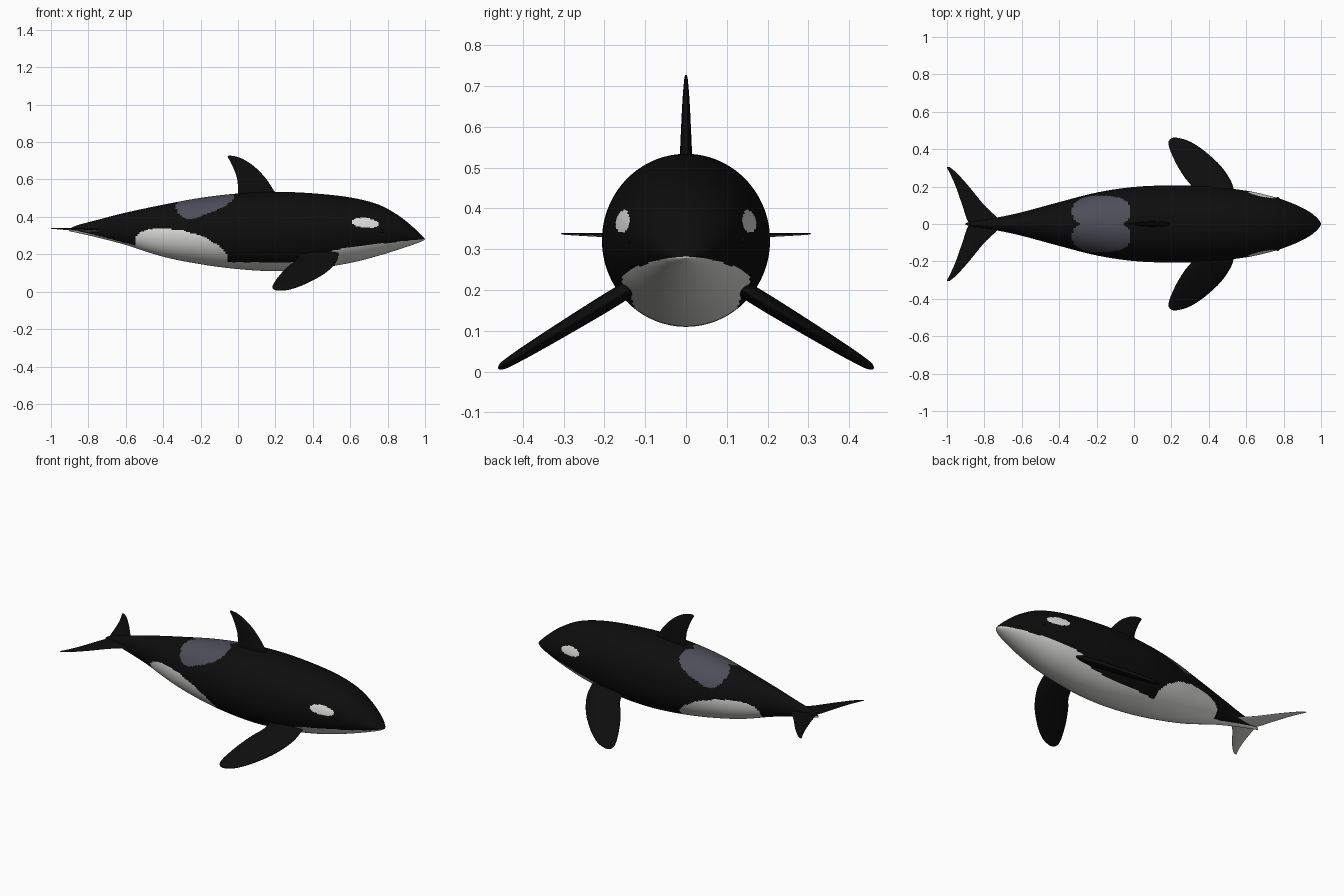
import bpy, bmesh
from math import sin, cos, pi, hypot
from mathutils import Vector

cube = bpy.data.objects.get("Cube")
if cube:
    bpy.data.objects.remove(cube, do_unlink=True)


def material(name, colour):
    mat = bpy.data.materials.new(name)
    mat.use_nodes = True
    mat.diffuse_color = (*colour, 1)
    bsdf = mat.node_tree.nodes["Principled BSDF"]
    bsdf.inputs["Base Color"].default_value = (*colour, 1)
    bsdf.inputs["Roughness"].default_value = 0.6
    return mat


BLACK, WHITE, GREY = range(3)
MATERIALS = [material("black skin", (0.004, 0.004, 0.004)),
             material("white skin", (0.75, 0.75, 0.73)),
             material("saddle grey", (0.075, 0.075, 0.1))]


def smooth_stations(rows, steps):
    """Catmull-Rom resampling of a list of equal-length rows."""
    out = []
    for i in range(len(rows) - 1):
        quad = [rows[max(i - 1, 0)], rows[i], rows[i + 1], rows[min(i + 2, len(rows) - 1)]]
        for s in range(steps):
            t = s / steps
            out.append([b + 0.5 * t * (c - a + t * (2 * a - 5 * b + 4 * c - d
                        + t * (3 * (b - c) + d - a))) for a, b, c, d in zip(*quad)])
    return out + [list(rows[-1])]


def loft(name, rings, paint):
    """Skin closed rings, cap both ends and colour each face by a rule."""
    bm = bmesh.new()
    loops = [[bm.verts.new(p) for p in ring] for ring in rings]
    n = len(loops[0])
    for a, b in zip(loops, loops[1:]):
        for i in range(n):
            j = (i + 1) % n
            bm.faces.new((a[i], a[j], b[j], b[i]))
    bm.faces.new(loops[0])
    bm.faces.new(loops[-1])
    bmesh.ops.recalc_face_normals(bm, faces=bm.faces[:])
    for f in bm.faces:
        f.smooth = True
        f.material_index = paint(f.calc_center_median(), f.normal)
    return finish(name, bm)


def finish(name, bm):
    mesh = bpy.data.meshes.new(name)
    bm.to_mesh(mesh)
    bm.free()
    for mat in MATERIALS:
        mesh.materials.append(mat)
    obj = bpy.data.objects.new(name, mesh)
    bpy.context.collection.objects.link(obj)
    return obj


# Body: x, top z, bottom z, half width
BODY = [(-.9, .335, .322, .005), (-.86, .355, .315, .014), (-.74, .387, .287, .033),
        (-.6, .423, .25, .063), (-.4, .465, .187, .117), (-.2, .502, .147, .168),
        (0, .525, .121, .198), (.2, .534, .11, .206), (.4, .526, .122, .2),
        (.6, .504, .154, .178), (.75, .466, .192, .144), (.86, .406, .226, .105),
        (.94, .342, .253, .064), (.98, .303, .268, .031), (.995, .287, .276, .012),
        (1, .281, .279, .001)]

# Upper edge of the white underside, including the flank patch
WHITE_LINE = [(-.9, .333), (-.82, .316), (-.74, .297), (-.6, .26), (-.55, .248),
              (-.545, .295), (-.52, .32), (-.46, .336), (-.31, .333), (-.18, .293),
              (-.1, .245), (-.06, .2), (-.05, .158), (.3, .157), (.42, .175),
              (.52, .225), (.7, .25), (.9, .272), (1, .282)]


def white_height(x):
    for (xa, za), (xb, zb) in zip(WHITE_LINE, WHITE_LINE[1:]):
        if x <= xb:
            return za + (zb - za) * (x - xa) / (xb - xa)
    return WHITE_LINE[-1][1]


def paint_body(c, normal):
    if c.z < white_height(c.x):
        return WHITE
    # tilted oval patch above each eye
    dx, dz = c.x - .68, c.z - .368
    if hypot(dx / .071, (dz + .1 * dx) / .027) < 1:
        return WHITE
    # saddle made of two lobes behind the dorsal fin
    lobe = abs((c.x + .175) / .155) ** 2.5 + abs((abs(c.y) - .068) / .083) ** 2.5
    return GREY if lobe < 1 and c.z > .35 else BLACK


def body_ring(x, top, bottom, half, n=160):
    mid, tall = (top + bottom) / 2, (top - bottom) / 2
    return [(x, half * sin(2 * pi * i / n), mid + tall * cos(2 * pi * i / n)) for i in range(n)]


loft("body", [body_ring(*row) for row in smooth_stations(BODY, 18)], paint_body)


def fin(name, stations, place, paint=lambda c, n: BLACK, n=32):
    """Stations are span, leading x, trailing x, half thickness."""
    rings = []
    for span, lead, trail, thick in smooth_stations(stations, 8):
        mid, half = (lead + trail) / 2, (lead - trail) / 2
        rings.append([place(mid + half * cos(2 * pi * i / n), span,
                            thick * sin(2 * pi * i / n)) for i in range(n)])
    return loft(name, rings, paint)


# Dorsal fin, swept back
fin("dorsal_fin", [(.48, .25, .0, .016), (.53, .2, .0, .015), (.6, .153, -.004, .012),
                   (.66, .098, -.024, .009), (.7, .043, -.043, .006),
                   (.72, .0, -.055, .004), (.727, -.035, -.05, .002)],
    lambda x, s, t: (x, t, s))

FLIPPER = [(.1, .54, .34, .02), (.19, .532, .315, .021), (.25, .507, .27, .02),
           (.32, .455, .227, .018), (.39, .377, .195, .015), (.43, .318, .184, .012),
           (.45, .275, .19, .009), (.46, .235, .205, .003)]
FLUKE = [(0, -.7, -.88, .008), (.03, -.725, -.895, .008), (.1, -.8, -.918, .007),
         (.2, -.882, -.953, .005), (.27, -.945, -.984, .003), (.3, -.98, -1, .002),
         (.306, -.992, -1, .001)]
SLOPE = Vector((.52, .85))   # offset direction across the drooping flipper


def fluke_paint(c, normal):
    return WHITE if normal.z < 0 else BLACK


for side, label in ((1, "left"), (-1, "right")):
    # the front is +x-nosed side view, so +y is the animal's own left
    fin(label + "_flipper", FLIPPER,
        lambda x, s, t: (x, side * (s + t * SLOPE.x), .197 - .61 * (s - .15) + t * SLOPE.y))
    fin(label + "_fluke", FLUKE,
        lambda x, s, t: (x, side * s, .333 - .04 * (x + .87) + t), fluke_paint)
    # Small eye below the front of the patch
    bm = bmesh.new()
    bmesh.ops.create_uvsphere(bm, u_segments=16, v_segments=10, radius=.012)
    bmesh.ops.translate(bm, verts=bm.verts[:], vec=(.768, side * .132, .325))
    for f in bm.faces:
        f.smooth = True
    finish(label + "_eye", bm)
